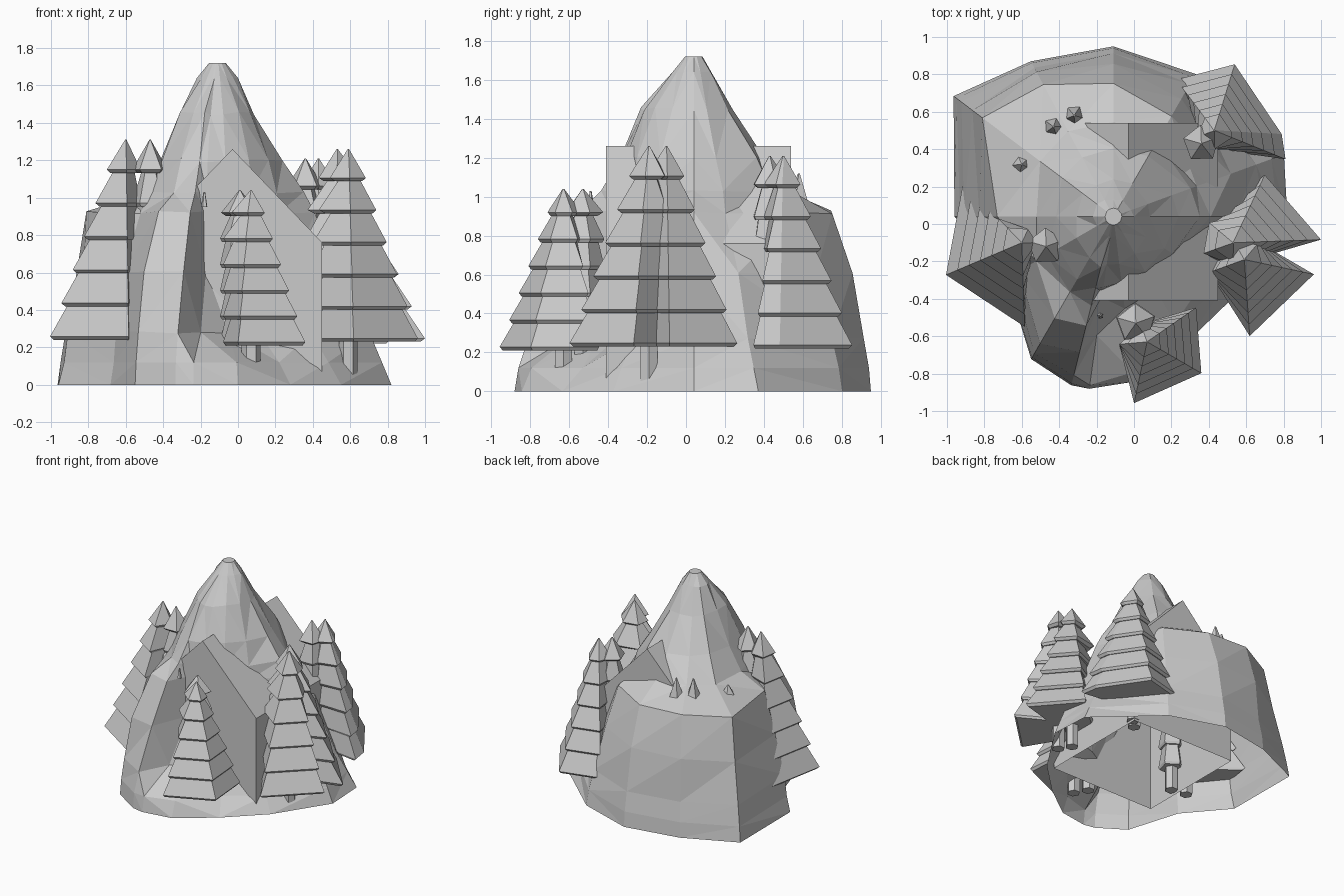
import bpy, bmesh, math, random
from mathutils import Vector

random.seed(4)
cube = bpy.data.objects.get("Cube")
if cube:
    bpy.data.objects.remove(cube, do_unlink=True)

stone = bpy.data.materials.new("plain_grey")
stone.use_nodes = True
grey = (0.6, 0.6, 0.6, 1)
stone.diffuse_color = grey
stone.node_tree.nodes["Principled BSDF"].inputs["Base Color"].default_value = grey


def finish(name, bm):
    mesh = bpy.data.meshes.new(name)
    bm.to_mesh(mesh)
    bm.free()
    mesh.materials.append(stone)
    obj = bpy.data.objects.new(name, mesh)
    bpy.context.collection.objects.link(obj)
    return obj


def loft(bm, rings, bottom=True, top=True):
    """Skin a stack of counter-clockwise rings into flat faces."""
    loops = [[bm.verts.new(p) for p in ring] for ring in rings]
    n = len(rings[0])
    for low, high in zip(loops, loops[1:]):
        for i in range(n):
            j = (i + 1) % n
            bm.faces.new((low[i], low[j], high[j], high[i]))
    if bottom:
        bm.faces.new(loops[0][::-1])
    if top:
        bm.faces.new(loops[-1])


def circle(cx, cy, z, r, n, phase=0.0):
    return [(cx + r * math.cos(phase + math.tau * i / n),
             cy + r * math.sin(phase + math.tau * i / n), z) for i in range(n)]


# Mountain: radius in each direction at each height, open underneath
CENTRE = Vector((-0.11, 0.04))
DIRECTIONS = (0, 20, 60, 90, 118, 143, 180, 210, 240, 256, 262, 277, 300, 328)
LEVELS = {
    0.00: (.93, .97, .88, .91, .94, 1.07, .85, .66, .88, .93, .93, .89, .78, .78),
    0.12: (.88, .9, .86, .9, .93, 1.05, .82, .64, .87, .92, .91, .84, .66, .7),
    0.28: (.82, .82, .82, .88, .91, 1.02, .79, .62, .84, .88, .64, .5, .46, .6),
    0.60: (.66, .66, .72, .81, .87, .95, .72, .58, .78, .74, .43, .42, .4, .46),
    0.92: (.52, .48, .62, .72, .79, .87, .62, .48, .62, .6, .42, .4, .36, .39),
    1.03: (.46, .44, .47, .51, .51, .5, .42, .41, .47, .49, .41, .38, .36, .38),
    1.20: (.35, .34, .37, .37, .36, .34, .31, .34, .38, .4, .39, .36, .33, .32),
    1.45: (.2, .2, .21, .2, .2, .2, .19, .22, .25, .27, .27, .26, .22, .2),
    1.64: (.11, .1, .1, .09, .1, .11, .11, .1, .11, .11, .11, .11, .1, .1),
    1.72: (.045,) * len(DIRECTIONS),
}
rings = []
for z, radii in LEVELS.items():
    ring = []
    for angle, r in zip(DIRECTIONS, radii):
        a = math.radians(angle)
        wobble = random.uniform(-.01, .01) if .2 < z < 1.5 else 0
        ring.append((CENTRE.x + (r + wobble) * math.cos(a),
                     CENTRE.y + (r + wobble) * math.sin(a), z + wobble))
    rings.append(ring)
bm = bmesh.new()
loft(bm, rings, bottom=False)
bmesh.ops.triangulate(bm, faces=bm.faces[:], quad_method='SHORT_EDGE')
finish("mountain", bm)

# Gabled block running front to back through the mountain, open underneath
profile = [(-.03, 1.26), (-.51, .76), (-.51, .03), (.45, .03), (.45, .76)]
bm = bmesh.new()
loft(bm, [[(x, y, z) for x, z in profile] for y in (.54, -.41)])
bmesh.ops.recalc_face_normals(bm, faces=bm.faces[:])
floor = [f for f in bm.faces if f.normal.z < -.9]
bmesh.ops.delete(bm, geom=floor, context='FACES')
finish("gabled_block", bm)

TIERS = 6
INNER = .25


def fir(name, apex, base_z, height, outline):
    """Stacked skirts; outline holds (angle, radius) pairs round the trunk.
    Long radii taper with height, short ones stay close to the trunk."""
    bm = bmesh.new()
    ax, ay = apex
    step = height / TIERS

    def ring(z, share, tuck=1.0):
        pts = []
        for angle, r in outline:
            a = math.radians(angle)
            rr = r * share if r > INNER else min(r, .42 * share) * tuck
            pts.append((ax + rr * math.cos(a), ay + rr * math.sin(a), z))
        return pts

    for k in range(TIERS):
        z = base_z + step * k
        share = 1 - .15 * k
        if k < TIERS - 1:
            upper = ring(z + step + .02, max(share - .25, .12), .7)
        else:
            upper = circle(ax, ay, z + step, .004, len(outline), math.radians(outline[0][0]))
        loft(bm, [ring(z, share - .05, .9), ring(z + .018, share), upper])
    finish(name, bm)
    bm = bmesh.new()
    loft(bm, [circle(ax, ay, z, .05, 6) for z in (.05, base_z + .05)])
    finish(name + "_trunk", bm)


def slim(r):
    return [(72 * i + 20, r) for i in range(5)]


# Tree groups: base height, height, then apex and skirt corners of each tree
GROUPS = {
    "front": (.21, .83, [
        ((.07, -.63), [(-102, .335), (-30, .335), (35, .32), (110, .1), (185, .15)]),
        ((.01, -.53), slim(.11))]),
    "right_side": (.24, 1.07, [
        ((-.6, -.1), [(134, .45), (203, .44), (272, .45), (0, .08), (65, .08)]),
        ((-.47, -.12), slim(.1))]),
    "left_side": (.23, 1.03, [
        ((.59, -.19), [(-86, .41), (-12, .38), (50, .12), (120, .12), (200, .2)]),
        ((.53, -.1), [(2, .47), (65, .4), (140, .17), (200, .19), (270, .12)])]),
    "left_back": (.22, .99, [
        ((.43, .5), [(-22, .41), (-3, .36), (73, .37), (127, .34), (200, .1), (270, .1)]),
        ((.36, .43), slim(.1))]),
}
for label, (base_z, height, trees) in GROUPS.items():
    for i, (apex, outline) in enumerate(trees):
        fir(f"{label}_fir_{i + 1}", apex, base_z, height, outline)

# Small pointed stones on the back ledge and front shoulder
for i, (x, y, z, r, h) in enumerate([(-.43, .52, .96, .06, .16), (-.32, .58, .96, .06, .16),
                                     (-.6, .32, .92, .08, .12), (-.18, -.49, .95, .018, .08)]):
    bm = bmesh.new()
    loft(bm, [circle(x, y, z, r, 5, i), circle(x, y, z + h, .005, 5, i)])
    finish(f"pointed_stone_{i + 1}", bm)
